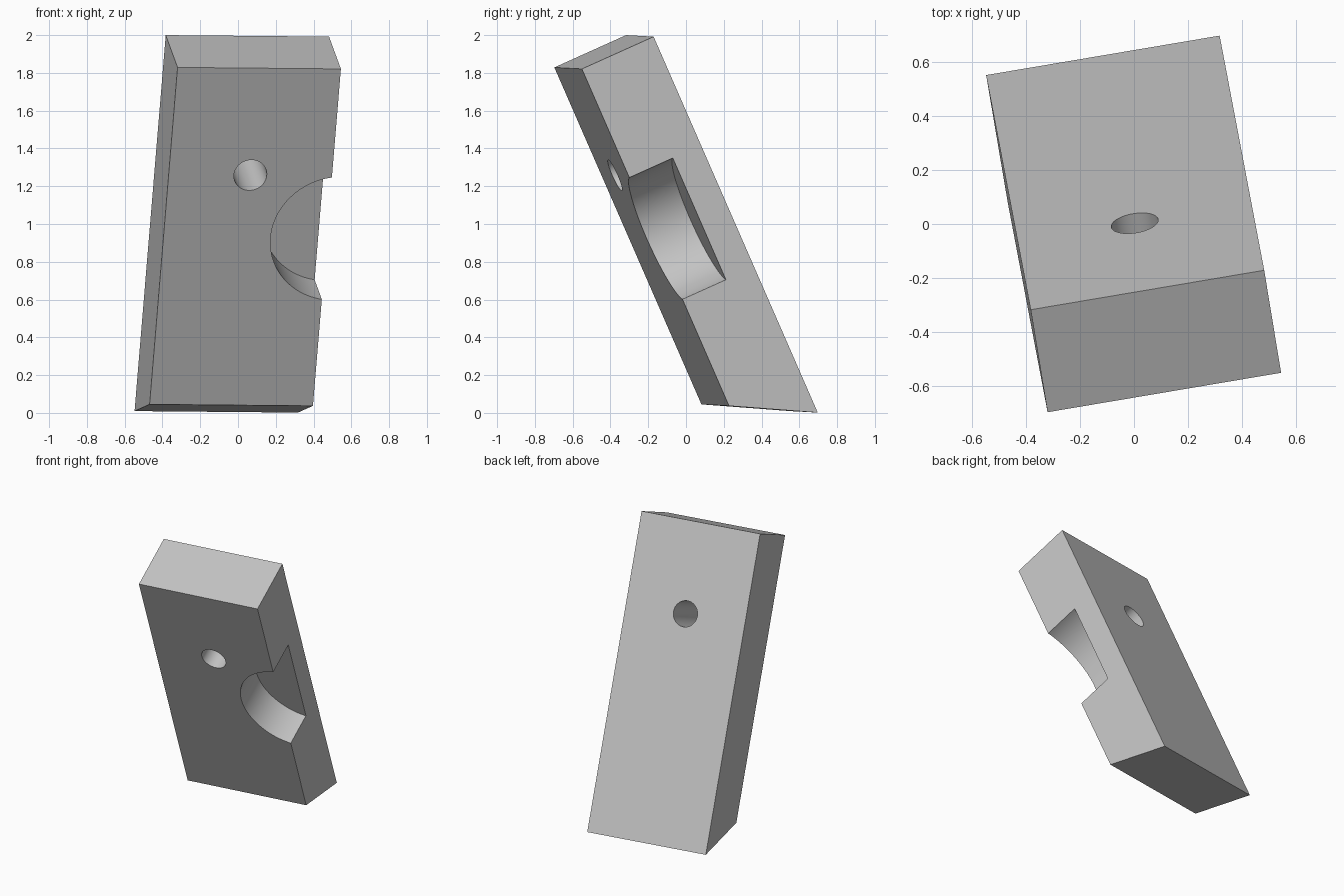
import bpy
import bmesh
from math import radians
from mathutils import Matrix, Vector

if "Cube" in bpy.data.objects:
    bpy.data.objects.remove(bpy.data.objects["Cube"])

WIDTH, DEPTH = 0.877, 0.421
FRONT_LENGTH, BACK_LENGTH = 1.952, 2.178

grey = bpy.data.materials.new("plain grey")
grey.use_nodes = True
grey.diffuse_color = (0.55, 0.55, 0.55, 1)
grey.node_tree.nodes["Principled BSDF"].inputs["Base Color"].default_value = grey.diffuse_color

# Tilted frame: x across the block, y through it, z along it, origin at the top front left corner
along = Vector((0.0758, -0.399, 0.914)).normalized()
across = Vector((0.986, 0.165, -0.0057))
across = (across - along * across.dot(along)).normalized()
through = along.cross(across)
frame = Matrix((across, through, along)).transposed().to_4x4()
frame.translation = (-0.32, -0.697, 1.829)


def add_part(name, bm):
    bmesh.ops.recalc_face_normals(bm, faces=bm.faces)
    mesh = bpy.data.meshes.new(name)
    bm.to_mesh(mesh)
    bm.free()
    mesh.materials.append(grey)
    part = bpy.data.objects.new(name, mesh)
    bpy.context.collection.objects.link(part)
    part.matrix_world = frame
    return part


def add_cutter(name, x, z, radius, y_start, y_end):
    """Cylinder running through the block's thickness."""
    bm = bmesh.new()
    place = Matrix.Translation((x, (y_start + y_end) / 2, z)) @ Matrix.Rotation(radians(90), 4, "X")
    bmesh.ops.create_cone(bm, cap_ends=True, segments=96, radius1=radius, radius2=radius,
                          depth=y_end - y_start, matrix=place)
    cutter = add_part(name, bm)
    cutter.hide_render = True
    return cutter


# Block: side profile with a slanted foot, extruded across the width
bm = bmesh.new()
profile = [(0, 0), (DEPTH, 0), (DEPTH, -BACK_LENGTH), (0, -FRONT_LENGTH)]
side = bm.faces.new([bm.verts.new((0, y, z)) for y, z in profile])
extruded = bmesh.ops.extrude_face_region(bm, geom=[side])["geom"]
bmesh.ops.translate(bm, vec=(WIDTH, 0, 0),
                    verts=[v for v in extruded if isinstance(v, bmesh.types.BMVert)])
block = add_part("notched_block", bm)

# Through hole, and a blind round notch open to the front and one side
cutters = [
    add_cutter("hole_cutter", WIDTH / 2, -0.62, 0.088, -0.2, DEPTH + 0.2),
    add_cutter("notch_cutter", WIDTH + 0.055, -0.982, 0.357, -0.2, 0.255),
]
bpy.context.view_layer.objects.active = block
block.select_set(True)
for cutter in cutters:
    cut = block.modifiers.new(cutter.name, "BOOLEAN")
    cut.operation = "DIFFERENCE"
    cut.solver = "EXACT"
    cut.object = cutter
    bpy.ops.object.modifier_apply(modifier=cut.name)
    bpy.data.objects.remove(cutter)

bpy.ops.object.shade_smooth_by_angle(angle=radians(30))
